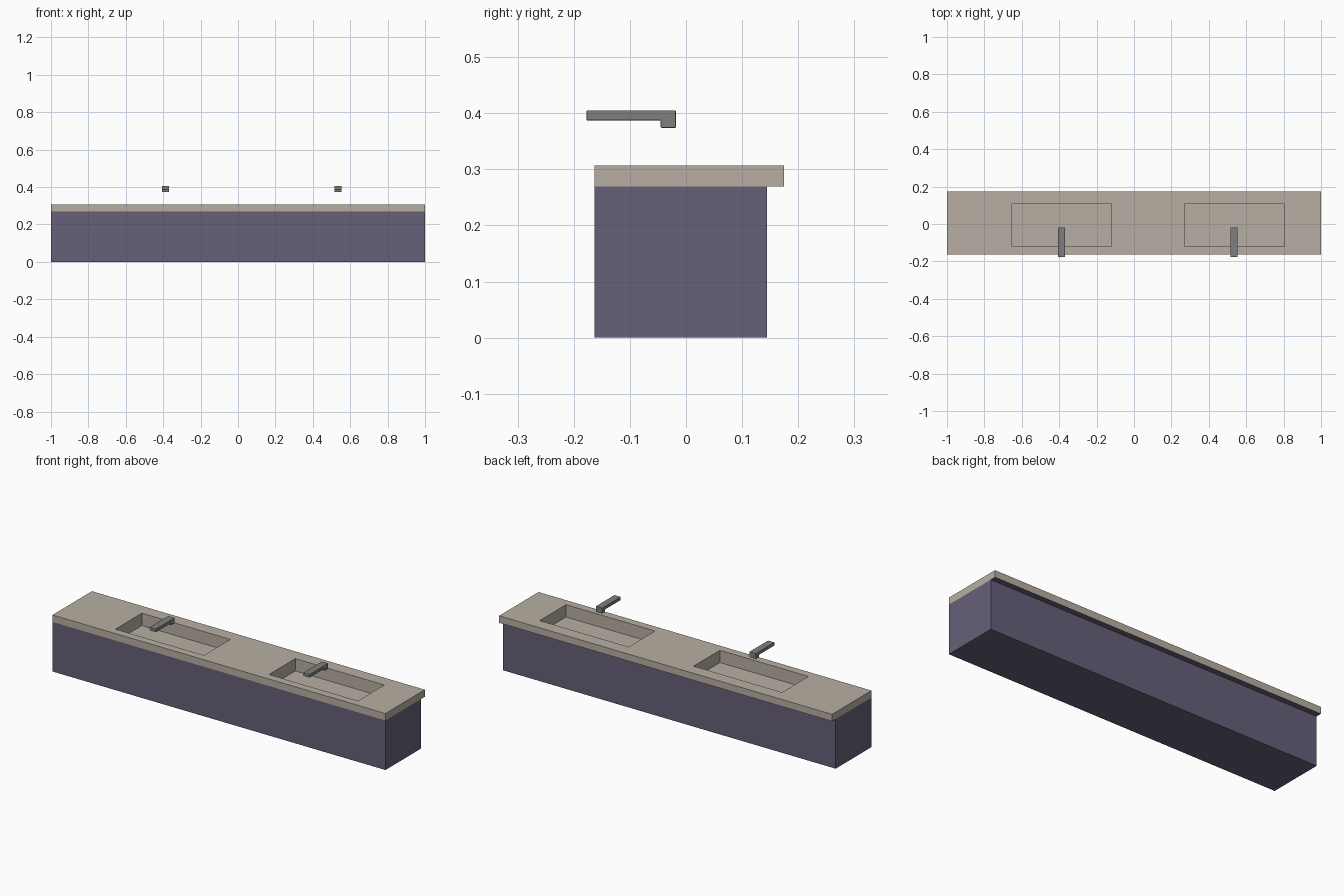
import bpy, bmesh

cube = bpy.data.objects.get("Cube")
if cube:
    bpy.data.objects.remove(cube, do_unlink=True)


def material(name, rgb):
    m = bpy.data.materials.new(name)
    m.use_nodes = True
    m.diffuse_color = (*rgb, 1)
    m.node_tree.nodes["Principled BSDF"].inputs["Base Color"].default_value = (*rgb, 1)
    return m


stone = material("warm stone", (0.479, 0.429, 0.366))
paint = material("slate purple paint", (0.133, 0.117, 0.188))
metal = material("grey metal", (0.212, 0.212, 0.212))


def make_object(name, bm, *mats):
    bmesh.ops.recalc_face_normals(bm, faces=bm.faces)
    mesh = bpy.data.meshes.new(name)
    bm.to_mesh(mesh)
    bm.free()
    for m in mats:
        mesh.materials.append(m)
    obj = bpy.data.objects.new(name, mesh)
    bpy.context.collection.objects.link(obj)
    return obj


def extrude_down(bm, faces, depth):
    result = bmesh.ops.extrude_face_region(bm, geom=faces)
    verts = [g for g in result["geom"] if isinstance(g, bmesh.types.BMVert)]
    bmesh.ops.translate(bm, verts=verts, vec=(0, 0, -depth))
    bmesh.ops.delete(bm, geom=[f for f in faces if f.is_valid], context="FACES_ONLY")


FRONT, BACK, CABINET_BACK = -0.163, 0.175, 0.144
TOP, JOINT = 0.307, 0.269
BASINS = [(-0.652, -0.12), (0.27, 0.805)]

# Cabinet, left open on top so the basins can drop into it
bm = bmesh.new()
corners = [(-1, FRONT), (1, FRONT), (1, CABINET_BACK), (-1, CABINET_BACK)]
lid = bm.faces.new([bm.verts.new((x, y, JOINT)) for x, y in corners])
extrude_down(bm, [lid], JOINT)
make_object("cabinet", bm, paint)

# Countertop: a sheet of cells, two of which are sunk as basins
bm = bmesh.new()
xs = [-1, *BASINS[0], *BASINS[1], 1]
ys = [FRONT, -0.12, 0.106, BACK]
grid = [[bm.verts.new((x, y, TOP)) for y in ys] for x in xs]
basin_cells = []
for i in range(len(xs) - 1):
    for j in range(len(ys) - 1):
        face = bm.faces.new((grid[i][j], grid[i + 1][j], grid[i + 1][j + 1], grid[i][j + 1]))
        if j == 1 and i in (1, 3):
            basin_cells.append(face)
rim = [e for e in bm.edges if e.is_boundary]
edge = bmesh.ops.extrude_edge_only(bm, edges=rim)
bmesh.ops.translate(bm, vec=(0, 0, JOINT - TOP),
                    verts=[g for g in edge["geom"] if isinstance(g, bmesh.types.BMVert)])
for cell in basin_cells:
    extrude_down(bm, [cell], 0.067)
make_object("countertop", bm, stone)

# Underside of the rear overhang
bm = bmesh.new()
strip = [(-1, CABINET_BACK), (-1, BACK), (1, BACK), (1, CABINET_BACK)]
bm.faces.new([bm.verts.new((x, y, JOINT)) for x, y in strip])
overhang = make_object("overhang_underside", bm, paint)
overhang.data.flip_normals() if overhang.data.polygons[0].normal.z > 0 else None

# Taps: a flat bar with a short downturned spout
profile = [(-0.177, 0.387), (-0.177, 0.405), (-0.018, 0.405),
           (-0.018, 0.374), (-0.045, 0.374), (-0.045, 0.387)]
for name, x in (("right_tap", -0.388), ("left_tap", 0.535)):
    bm = bmesh.new()
    side = bm.faces.new([bm.verts.new((x - 0.019, y, z)) for y, z in profile])
    ext = bmesh.ops.extrude_face_region(bm, geom=[side])
    bmesh.ops.translate(bm, vec=(0.038, 0, 0),
                        verts=[g for g in ext["geom"] if isinstance(g, bmesh.types.BMVert)])
    tap = make_object(name, bm, metal)
    bevel = tap.modifiers.new("soft edges", "BEVEL")
    bevel.width = 0.0015
    bevel.segments = 2
